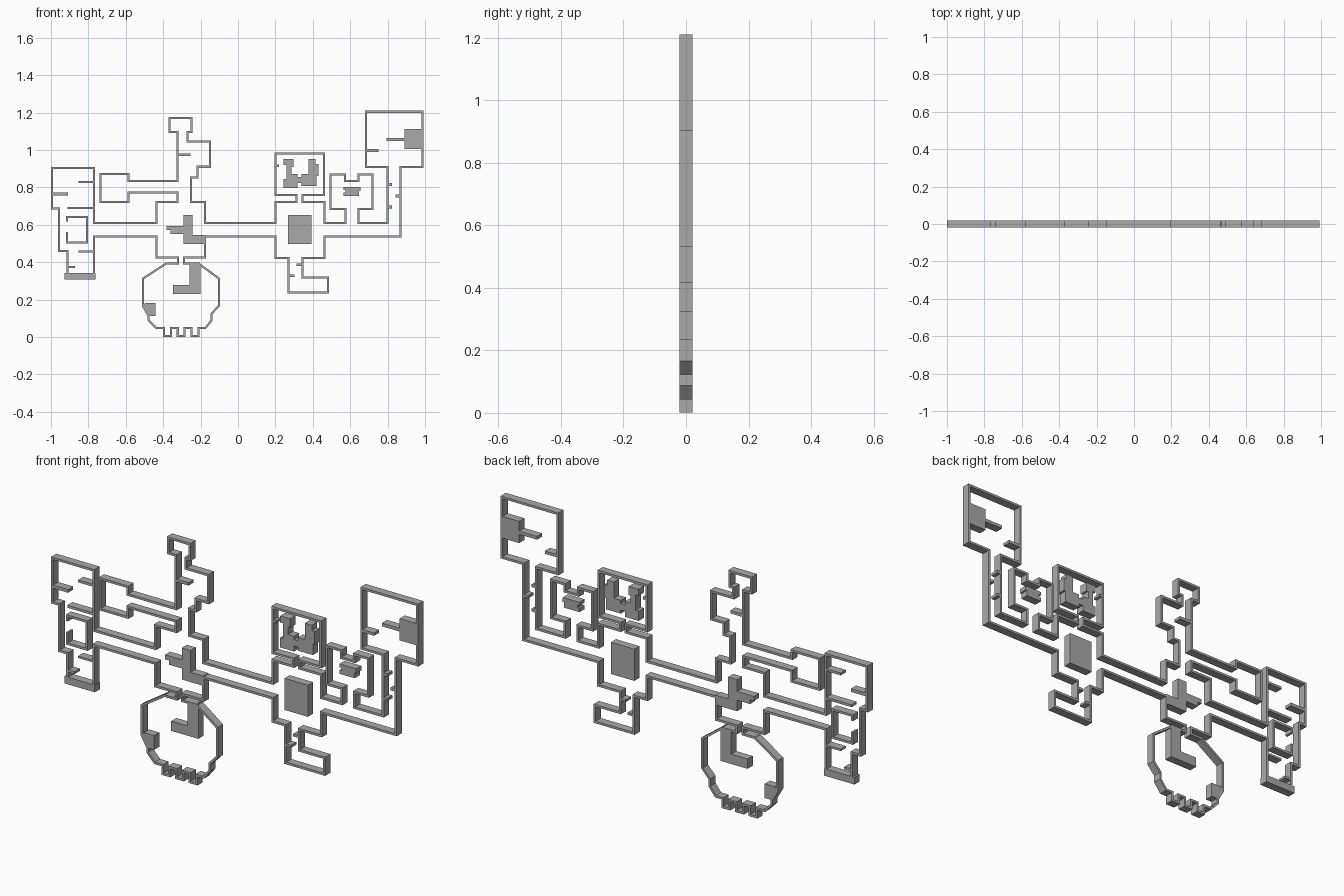
import bpy, bmesh
from mathutils import Vector

D = 0.02      # half depth
H = 0.0055    # half wall thickness
grey = bpy.data.materials.new("stone grey")
grey.diffuse_color = (0.4, 0.4, 0.4, 1)


def finish(name, bm):
    bmesh.ops.recalc_face_normals(bm, faces=bm.faces)
    me = bpy.data.meshes.new(name)
    bm.to_mesh(me)
    bm.free()
    me.materials.append(grey)
    ob = bpy.data.objects.new(name, me)
    bpy.context.collection.objects.link(ob)


def block(name, pts):
    """Extrude a front-view outline through the full depth."""
    bm = bmesh.new()
    f = bm.faces.new([bm.verts.new((x, -D, z)) for x, z in pts])
    r = bmesh.ops.extrude_face_region(bm, geom=[f])
    vs = [v for v in r["geom"] if isinstance(v, bmesh.types.BMVert)]
    bmesh.ops.translate(bm, verts=vs, vec=(0, 2 * D, 0))
    finish(name, bm)


def box(name, x0, x1, z0, z1):
    block(name, [(x0, z0), (x1, z0), (x1, z1), (x0, z1)])


def wall(name, pts):
    """Mitred wall of constant thickness following a path."""
    p = [Vector(q) for q in pts]
    d = [(b - a).normalized() for a, b in zip(p, p[1:])]
    p[0] = p[0] - d[0] * H
    p[-1] = p[-1] + d[-1] * H
    bm = bmesh.new()
    rings = []
    for i, q in enumerate(p):
        a, b = d[max(i - 1, 0)], d[min(i, len(d) - 1)]
        na, nb = Vector((-a.y, a.x)), Vector((-b.y, b.x))
        m = (na + nb) / (1 + na.dot(nb)) * H
        rings.append([bm.verts.new((c.x, y, c.y)) for c, y in
                      ((q + m, -D), (q + m, D), (q - m, D), (q - m, -D))])
    for r, s in zip(rings, rings[1:]):
        for k in range(4):
            bm.faces.new((r[k], r[(k + 1) % 4], s[(k + 1) % 4], s[k]))
    bm.faces.new(rings[0])
    bm.faces.new(rings[-1])
    finish(name, bm)


def steps(x, z, axis, *vals):
    """Right-angled path: each value moves x or z in turn."""
    pts = [(x, z)]
    for v in vals:
        x, z = (v, z) if axis == "x" else (x, v)
        pts.append((x, z))
        axis = "z" if axis == "x" else "x"
    return pts


TOP, LOW = 0.609, 0.536   # main corridor walls

# West rooms
wall("west_room_outer_wall", steps(-.77, .909 - H, "x", -.994, "z" and .686, -.958, .459, -.912, .33))
wall("west_room_upper_right_wall", steps(-.77, .909 - H, "z", TOP, -.436, .722, -.324, .773, -.586, .722, -.735, .872, -.586, .834, -.324))
wall("west_room_lower_right_wall", steps(-.77, .33, "z", LOW, -.436, .425, -.321, .392, -.385))
wall("west_inner_frame", steps(-.914, .622, "z", .642, -.807, .506, -.914, .555))
box("west_base_block", -.928, -.763, .308, .343)

# North-west tower rooms, hub room and corridor to the east hub
wall("tower_wall", steps(-.324, .834, "z", 1.096, -.366, 1.171, -.249, 1.096, -.27, 1.046,
                         -.149, .91, -.217, .852, -.252, .722, -.176, TOP, .2))

# East hub, with upper square room and a small side room
wall("east_hub_upper_wall", steps(.2, TOP, "z", .722, .313, .759, .2, .981, .46, .759, .345, .722, .463, TOP, .575))
wall("east_side_room_wall", steps(.575, TOP, "z", .684, .495, .869, .572, .834, .644, .869, .719, .684, .644, TOP, .799))
wall("north_east_room_wall", steps(.799, TOP, "z", .909, .684, 1.204, .986, .909, .869, LOW, .463))
wall("south_east_room_wall", steps(.463, LOW, "z", .422, .345, .319, .481, .238, .27, .422, .2, LOW, -.176))
wall("hub_lower_wall", steps(-.176, LOW, "z", .425, -.289, .392, -.21))

# Round southern hall with a row of alcoves
hall = [(-.21, .392), (-.101, .312), (-.101, .168), (-.141, .125), (-.141, .09), (-.174, .048)]
for i in range(3):
    x = -.211 - i * .074
    hall += [(x, .048), (x, .006), (x - .037, .006), (x - .037, .048)]
hall += [(-.438, .048), (-.478, .09), (-.478, .113), (-.508, .165), (-.508, .312), (-.385, .392)]
wall("south_hall_wall", hall)

# Short ledges: x0, x1, z centre, half height
ledges = [(-.853, -.77, .829, .006), (-.995, -.908, .765, .008), (-.912, -.77, .689, .006),
          (-.853, -.77, .457, .005), (-.915, -.872, .374, .006), (-.324, -.254, .974, .007),
          (.684, .752, .997, .007), (.794, .9, 1.056, .008), (.799, .823, .815, .007),
          (.799, .823, .695, .007), (.842, .869, .754, .007), (.313, .345, .386, .006),
          (.27, .302, .327, .006), (.2, .22, .915, .006)]
for i, (x0, x1, z, h) in enumerate(ledges):
    box("ledge_%02d" % i, x0, x1, z - h, z + h)

# Solid blocks inside the rooms
box("east_hub_block", .266, .393, .497, .652)
box("north_east_block", .891, .981, 1.005, 1.112)
block("hub_block", [(-.291, .652), (-.243, .652), (-.243, .545), (-.174, .545), (-.174, .497), (-.291, .497),
                    (-.291, .551), (-.361, .551), (-.361, .572), (-.382, .572), (-.382, .594), (-.291, .594)])
block("hall_l_block", [(-.259, .39), (-.21, .39), (-.201, .382), (-.201, .23), (-.348, .23), (-.348, .278), (-.259, .278)])
block("hall_corner_block", [(-.508, .168), (-.496, .182), (-.441, .182), (-.441, .112), (-.478, .112)])
block("side_room_block", [(.564, .802), (.655, .802), (.655, .78), (.647, .78), (.647, .754),
                          (.564, .754), (.564, .772), (.575, .772), (.575, .786), (.564, .786)])
block("square_room_block", [(.243, .952), (.297, .952), (.297, .909), (.286, .909), (.286, .872), (.318, .872),
                            (.318, .856), (.34, .856), (.34, .872), (.377, .872), (.377, .952), (.414, .952),
                            (.414, .925), (.43, .925), (.43, .861), (.42, .861), (.42, .807), (.34, .807),
                            (.34, .824), (.318, .824), (.318, .797), (.243, .797), (.243, .845), (.259, .845),
                            (.259, .92), (.243, .92)])
